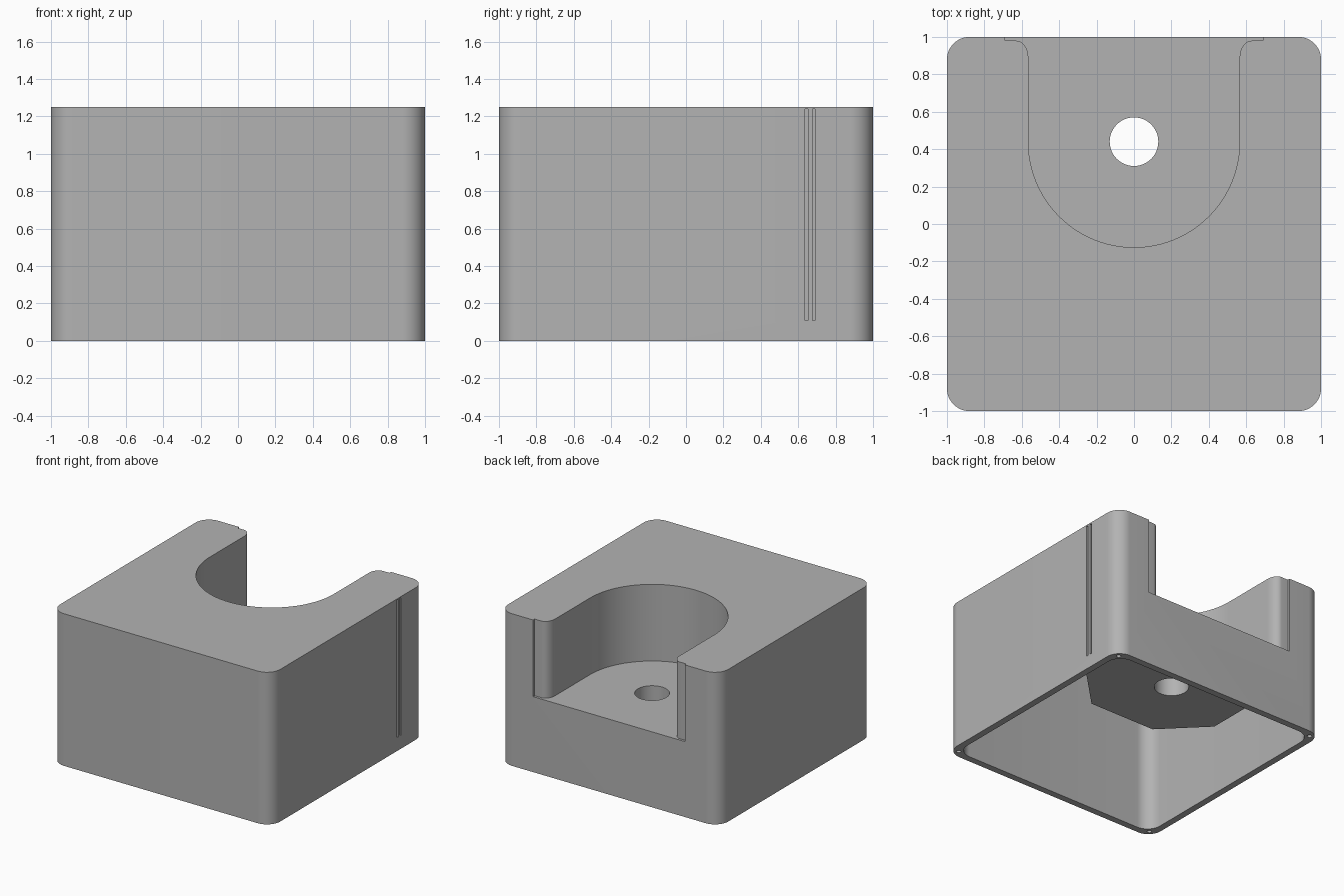
import bpy, bmesh
from math import sin, cos, pi, radians

old = bpy.data.objects.get("Cube")
if old:
    bpy.data.objects.remove(old, do_unlink=True)

grey = bpy.data.materials.new("mid grey")
grey.use_nodes = True
colour = (0.45, 0.45, 0.45, 1)
grey.diffuse_color = colour
grey.node_tree.nodes["Principled BSDF"].inputs["Base Color"].default_value = colour


def arc(cx, cy, rx, ry, start, end, steps):
    angles = [radians(start + (end - start) * i / steps) for i in range(steps + 1)]
    return [(cx + rx * cos(a), cy + ry * sin(a)) for a in angles]


def rounded_square(half, radius):
    c = half - radius
    points = []
    for i, (sx, sy) in enumerate([(1, 1), (-1, 1), (-1, -1), (1, -1)]):
        points += arc(sx * c, sy * c, radius, radius, i * 90, i * 90 + 90, 12)
    return points


def rectangle(x0, x1, y0, y1):
    return [(x0, y0), (x1, y0), (x1, y1), (x0, y1)]


def prism(name, outline, z0, z1):
    """Extrude a closed outline between two heights."""
    bm = bmesh.new()
    face = bm.faces.new([bm.verts.new((x, y, z0)) for x, y in outline])
    top = bmesh.ops.extrude_face_region(bm, geom=[face])["geom"]
    bmesh.ops.translate(bm, vec=(0, 0, z1 - z0),
                        verts=[v for v in top if isinstance(v, bmesh.types.BMVert)])
    bmesh.ops.recalc_face_normals(bm, faces=bm.faces)
    mesh = bpy.data.meshes.new(name)
    bm.to_mesh(mesh)
    bm.free()
    mesh.materials.append(grey)
    obj = bpy.data.objects.new(name, mesh)
    bpy.context.collection.objects.link(obj)
    return obj


def cut(target, cutter):
    """Subtract the cutter from the target, then discard it."""
    mod = target.modifiers.new("cut", "BOOLEAN")
    mod.operation = "DIFFERENCE"
    mod.solver = "EXACT"
    mod.object = cutter
    bpy.context.view_layer.objects.active = target
    bpy.ops.object.modifier_apply(modifier=mod.name)
    bpy.data.objects.remove(cutter, do_unlink=True)


HEIGHT, FLOOR, UNDERSIDE = 1.25, 0.62, 0.30
HOLE_Y = 0.44

# Outer block
housing = prism("housing", rounded_square(1, 0.12), 0, HEIGHT)

# Hollow underside, leaving a chamfered block around the pocket
cavity = prism("cavity_cutter", rounded_square(0.945, 0.12), -0.1, 1.19)
boss = [(0.63, 1.1), (0.63, 0.19), (0.3, -0.14),
        (-0.3, -0.14), (-0.63, 0.19), (-0.63, 1.1)]
cut(cavity, prism("pocket_block", boss, UNDERSIDE, 1.4))
cut(housing, cavity)

# U-shaped pocket with flared mouth and a shallow step in the back
right_lip = [(0.69, 1.1), (0.69, 0.98)] + arc(0.63, 0.89, 0.065, 0.09, 90, 180, 10)
left_lip = [(-x, y) for x, y in reversed(right_lip)]
bowl = arc(0, HOLE_Y, 0.565, 0.565, 0, -180, 48)
cut(housing, prism("pocket_cutter", right_lip + bowl + left_lip, FLOOR, 1.4))

# Round hole through the pocket floor
cut(housing, prism("hole_cutter", arc(0, HOLE_Y, 0.13, 0.13, 0, 352.5, 47), 0.1, 0.8))

# Screw holes in the bottom rim
for sx in (-1, 1):
    for sy in (-1, 1):
        ring = arc(sx * 0.938, sy * 0.938, 0.018, 0.018, 0, 337.5, 15)
        cut(housing, prism("screw_cutter", ring, -0.1, 0.15))

# Pair of narrow grooves in the left wall
for y in (0.637, 0.675):
    cut(housing, prism("groove_cutter", rectangle(0.96, 1.1, y, y + 0.016), 0.11, 1.24))

bpy.ops.object.select_all(action="DESELECT")
housing.select_set(True)
bpy.context.view_layer.objects.active = housing
bpy.ops.object.shade_smooth_by_angle(angle=radians(30))
